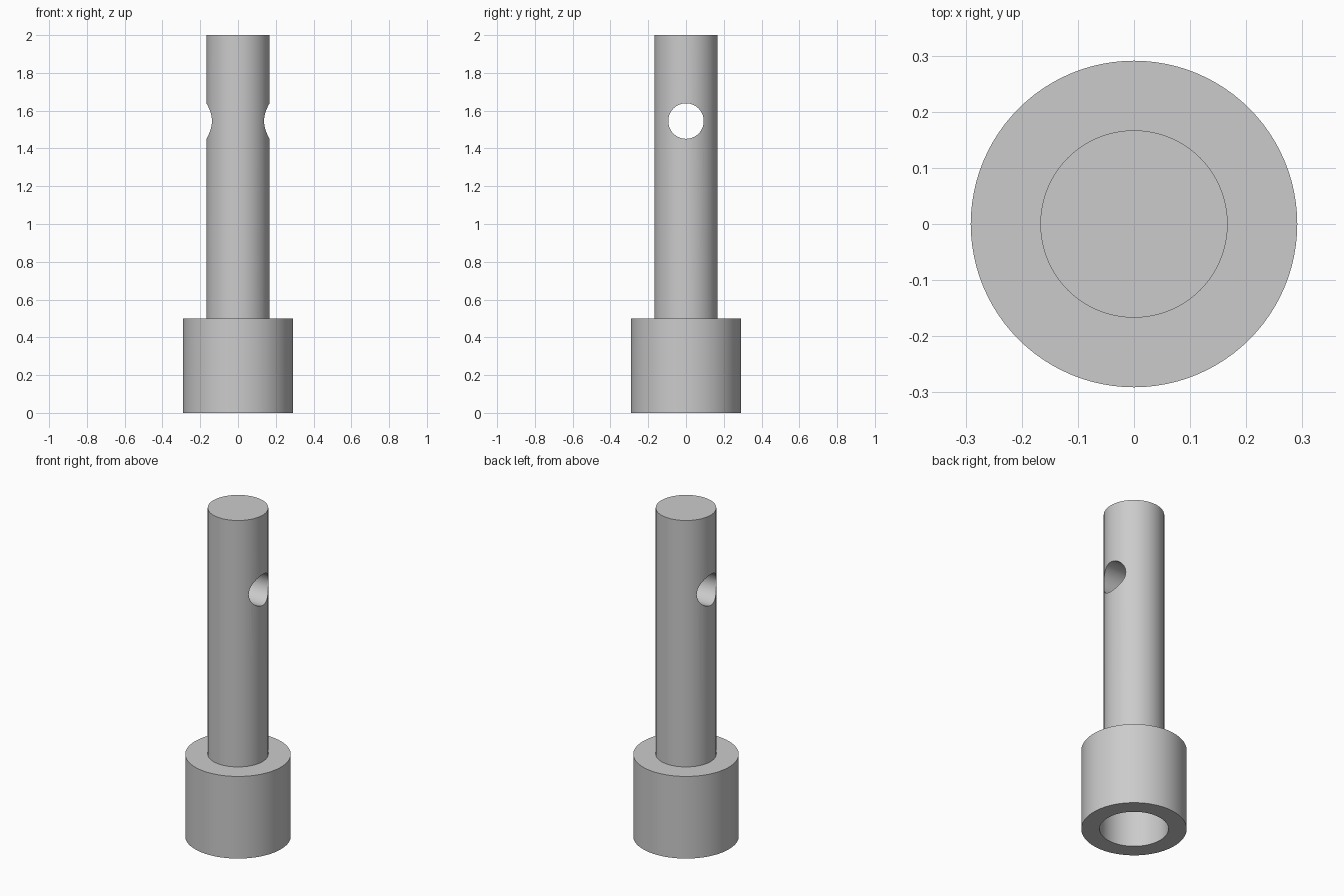
import bpy
import bmesh
import math

SEGMENTS = 96

# Remove the default cube
cube = bpy.data.objects.get("Cube")
if cube:
    bpy.data.objects.remove(cube, do_unlink=True)

# Plain grey metal
grey = bpy.data.materials.new("grey metal")
grey.use_nodes = True
colour = (0.6, 0.6, 0.6, 1)
grey.diffuse_color = colour
grey.node_tree.nodes["Principled BSDF"].inputs["Base Color"].default_value = colour


def lathe(name, profile):
    """Closed solid of revolution about z; the profile starts and ends on the axis."""
    bm = bmesh.new()
    verts = [bm.verts.new((r, 0, z)) for r, z in profile]
    edges = [bm.edges.new(pair) for pair in zip(verts, verts[1:])]
    bmesh.ops.spin(bm, geom=verts + edges, cent=(0, 0, 0), axis=(0, 0, 1),
                   angle=math.tau, steps=SEGMENTS)
    bmesh.ops.remove_doubles(bm, verts=bm.verts, dist=0.0001)
    bmesh.ops.recalc_face_normals(bm, faces=bm.faces)
    mesh = bpy.data.meshes.new(name)
    bm.to_mesh(mesh)
    bm.free()
    mesh.materials.append(grey)
    obj = bpy.data.objects.new(name, mesh)
    bpy.context.collection.objects.link(obj)
    return obj


# Collar with a blind bore underneath, stepping in to the solid shaft
pin = lathe("socketed_pin", [
    (0, 0.4), (0.19, 0.4), (0.19, 0), (0.291, 0),
    (0.291, 0.5), (0.167, 0.5), (0.167, 2), (0, 2),
])

# Cross hole through the shaft from side to side
bpy.ops.mesh.primitive_cylinder_add(vertices=64, radius=0.094, depth=1,
                                    location=(0, 0, 1.545),
                                    rotation=(0, math.pi / 2, 0))
cutter = bpy.context.object
cutter.name = "cross_hole_cutter"
cutter.data.materials.append(grey)
cutter.hide_render = True

bpy.ops.object.select_all(action="DESELECT")
pin.select_set(True)
bpy.context.view_layer.objects.active = pin
hole = pin.modifiers.new("cross_hole", "BOOLEAN")
hole.operation = "DIFFERENCE"
hole.solver = "EXACT"
hole.object = cutter
bpy.ops.object.modifier_apply(modifier=hole.name)
bpy.data.objects.remove(cutter, do_unlink=True)

# Smooth round walls, crisp rims
bpy.ops.object.shade_smooth_by_angle(angle=math.radians(30))
